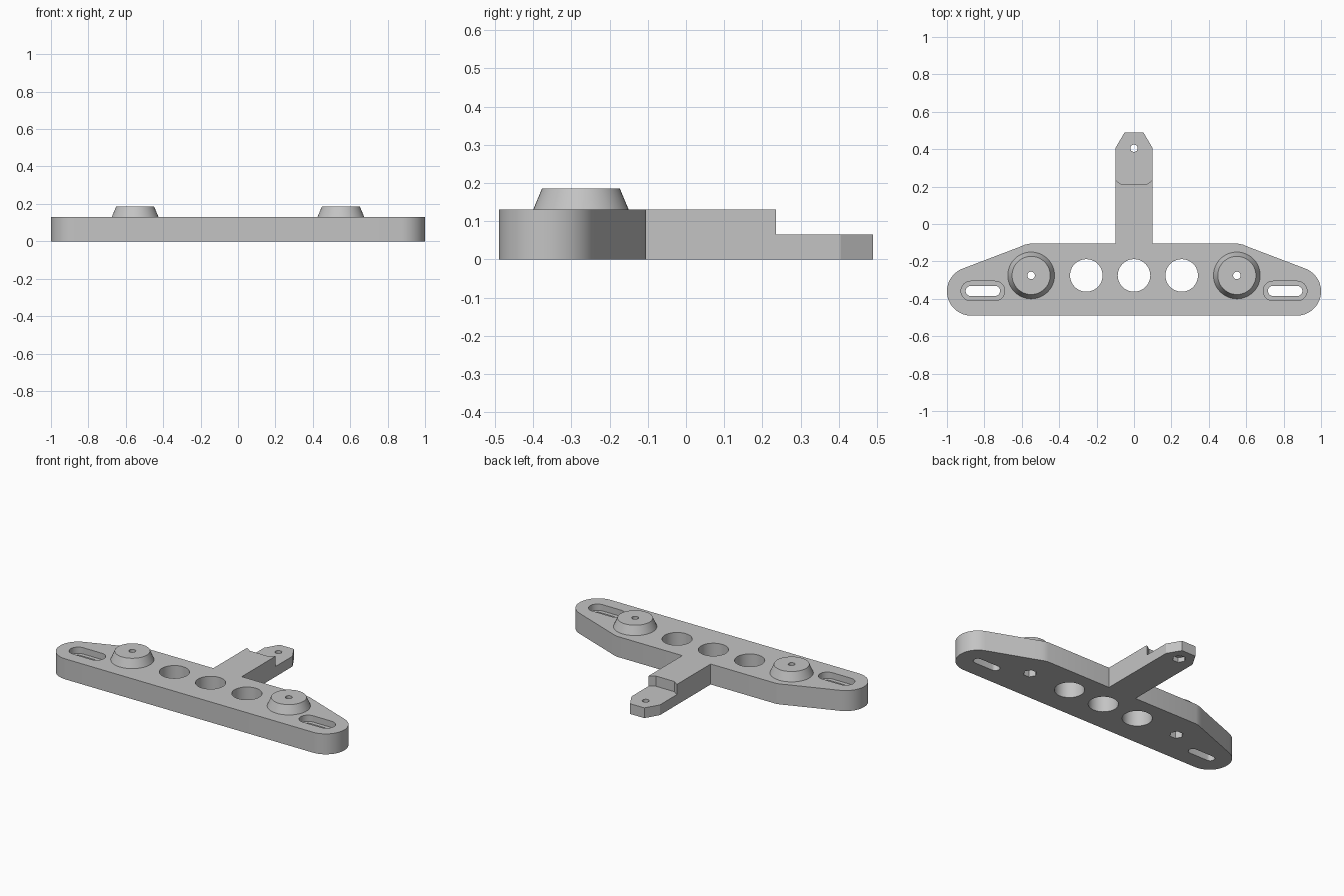
import bpy, bmesh
from math import sin, cos, pi, radians

cube = bpy.data.objects.get("Cube")
if cube:
    bpy.data.objects.remove(cube, do_unlink=True)

THICK, STEP_Z, BOSS_Z = 0.13, 0.065, 0.185

grey = bpy.data.materials.new("light grey")
grey.use_nodes = True
grey.diffuse_color = (0.55, 0.55, 0.55, 1)
grey.node_tree.nodes["Principled BSDF"].inputs["Base Color"].default_value = grey.diffuse_color


def arc(cx, cy, r, start, end, n):
    """Points along an arc, angles in degrees."""
    angles = [radians(start + (end - start) * i / n) for i in range(n + 1)]
    return [(cx + r * cos(a), cy + r * sin(a)) for a in angles]


def circle(cx, cy, r, n=48):
    return arc(cx, cy, r, 0, 360, n)[:-1]


def slot(cx, cy, half, r):
    """Stadium outline whose ends are centred half a length either side."""
    return arc(cx + half, cy, r, -90, 90, 16) + arc(cx - half, cy, r, 90, 270, 16)


def loft(name, layers):
    """Closed solid through matching outlines, given as (z, outline) from the bottom up."""
    bm = bmesh.new()
    rings = [[bm.verts.new((x, y, z)) for x, y in pts] for z, pts in layers]
    n = len(rings[0])
    bm.faces.new(rings[0][::-1])
    bm.faces.new(rings[-1])
    for low, high in zip(rings, rings[1:]):
        for i in range(n):
            j = (i + 1) % n
            bm.faces.new((low[i], low[j], high[j], high[i]))
    bmesh.ops.recalc_face_normals(bm, faces=bm.faces)
    mesh = bpy.data.meshes.new(name)
    bm.to_mesh(mesh)
    bm.free()
    mesh.materials.append(grey)
    ob = bpy.data.objects.new(name, mesh)
    bpy.context.collection.objects.link(ob)
    return ob


def prism(name, pts, z0, z1):
    return loft(name, [(z0, pts), (z1, pts)])


def combine(body, tool, operation):
    """Apply a boolean and discard the tool."""
    mod = body.modifiers.new(operation, 'BOOLEAN')
    mod.operation, mod.solver, mod.object = operation, 'EXACT', tool
    bpy.context.view_layer.objects.active = body
    bpy.ops.object.modifier_apply(modifier=mod.name)
    bpy.data.objects.remove(tool, do_unlink=True)


# T-shaped plate: rounded tapering arms and a stem with a chamfered tip
right_half = arc(0.87, -0.36, 0.13, -90, 69, 24)
right_half += [(0.61, -0.122), (0.585, -0.111), (0.555, -0.105),
               (0.1, -0.105), (0.1, 0.405), (0.05, 0.49)]
outline = right_half + [(-x, y) for x, y in reversed(right_half)]
plate = prism("mounting_plate", outline, 0, THICK)

# Lowered stem end with a chamfer-cornered shoulder
shoulder = [(0.2, 0.6), (-0.2, 0.6), (-0.2, 0.235), (-0.1, 0.235),
            (-0.065, 0.21), (0.065, 0.21), (0.1, 0.235), (0.2, 0.235)]
combine(plate, prism("step_cutter", shoulder, STEP_Z, 0.3), 'DIFFERENCE')

# Conical bosses
for x in (-0.55, 0.55):
    boss = loft("boss", [(0.09, circle(x, -0.275, 0.125)),
                         (THICK, circle(x, -0.275, 0.125)),
                         (BOSS_Z, circle(x, -0.275, 0.102))])
    combine(plate, boss, 'UNION')

# Large lightening holes
for x in (-0.255, 0, 0.255):
    combine(plate, prism("hole_cutter", circle(x, -0.275, 0.087), -0.1, 0.3), 'DIFFERENCE')

# Screw holes with hexagonal nut pockets underneath
for x, y, depth in ((-0.55, -0.275, 0.06), (0.55, -0.275, 0.06), (0, 0.405, 0.03)):
    combine(plate, prism("nut_cutter", circle(x, y, 0.04, 6), -0.1, depth), 'DIFFERENCE')
    combine(plate, prism("screw_cutter", circle(x, y, 0.02, 24), -0.1, 0.3), 'DIFFERENCE')

# Countersunk slots in both arms
for x in (-0.808, 0.808):
    combine(plate, prism("recess_cutter", slot(x, -0.358, 0.065, 0.052), 0.09, 0.3), 'DIFFERENCE')
    combine(plate, prism("slot_cutter", slot(x, -0.358, 0.065, 0.027), -0.1, 0.3), 'DIFFERENCE')

# Smooth curved walls, keep edges crisp
bpy.ops.object.select_all(action='DESELECT')
plate.select_set(True)
bpy.context.view_layer.objects.active = plate
bpy.ops.object.shade_smooth_by_angle(angle=radians(25))
